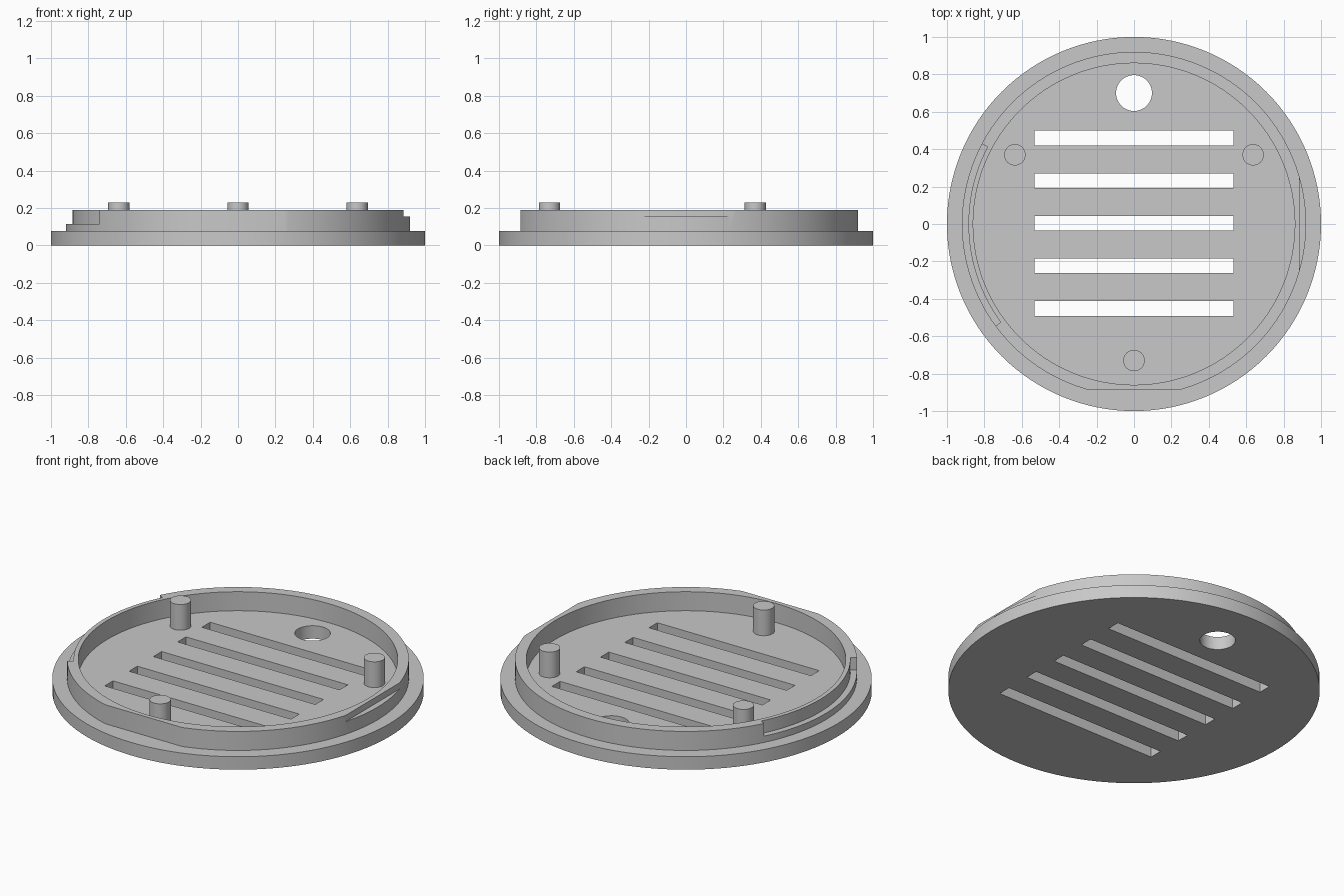
import bpy
import bmesh
from math import cos, sin, radians

cube = bpy.data.objects.get("Cube")
if cube:
    bpy.data.objects.remove(cube, do_unlink=True)

GREY = (0.58, 0.58, 0.58, 1)
mat = bpy.data.materials.new("plain grey")
mat.use_nodes = True
mat.diffuse_color = GREY
mat.node_tree.nodes["Principled BSDF"].inputs["Base Color"].default_value = GREY

FLOOR, RIM = 0.077, 0.19      # plate top, collar top
OUTER, INNER = 0.92, 0.86     # collar radii
FLAT = 0.885                  # distance of flats and groove from the centre


def prism(name, outline, z0, z1):
    """Extrude a flat outline from z0 up to z1."""
    bm = bmesh.new()
    face = bm.faces.new([bm.verts.new((x, y, z0)) for x, y in outline])
    top = bmesh.ops.extrude_face_region(bm, geom=[face])["geom"]
    verts = [v for v in top if isinstance(v, bmesh.types.BMVert)]
    bmesh.ops.translate(bm, verts=verts, vec=(0, 0, z1 - z0))
    bmesh.ops.recalc_face_normals(bm, faces=bm.faces)
    mesh = bpy.data.meshes.new(name)
    bm.to_mesh(mesh)
    bm.free()
    mesh.materials.append(mat)
    obj = bpy.data.objects.new(name, mesh)
    bpy.context.collection.objects.link(obj)
    return obj


def arc(r, start=0, end=360, n=128, cx=0, cy=0):
    full = end - start == 360
    step = (end - start) / (n if full else n - 1)
    angles = [radians(start + i * step) for i in range(n)]
    return [(cx + r * cos(a), cy + r * sin(a)) for a in angles]


def rect(x0, x1, y0, y1):
    return [(x0, y0), (x1, y0), (x1, y1), (x0, y1)]


def activate(obj):
    bpy.ops.object.select_all(action='DESELECT')
    obj.select_set(True)
    bpy.context.view_layer.objects.active = obj


def cut(obj, cutters):
    activate(obj)
    for c in cutters:
        mod = obj.modifiers.new("cut", 'BOOLEAN')
        mod.operation = 'DIFFERENCE'
        mod.solver = 'EXACT'
        mod.object = c
        bpy.ops.object.modifier_apply(modifier=mod.name)
        bpy.data.objects.remove(c, do_unlink=True)


def smooth(obj):
    activate(obj)
    bpy.ops.object.shade_smooth_by_angle(angle=radians(30))


# Round base plate with five slots and one round hole
plate = prism("base_plate", arc(1), 0, FLOOR)
cutters = [prism("hole_cutter", arc(0.096, n=48, cy=0.7), -0.1, 0.3)]
for i in range(-2, 3):
    y = 0.004 + i * 0.228
    cutters.append(prism("slot_cutter", rect(-0.532, 0.532, y - 0.039, y + 0.039), -0.1, 0.3))
cut(plate, cutters)
smooth(plate)

# Raised collar: front flat, shallow side flat, and a stepped groove opposite
collar = prism("collar", arc(OUTER), FLOOR, RIM)
groove = arc(FLAT, 152.2, 216.4, 40) + arc(1.1, 216.4, 152.2, 40)
cut(collar, [
    prism("bore_cutter", arc(INNER), -0.1, 0.4),
    prism("front_flat_cutter", rect(-1, 1, -1.2, -FLAT), -0.1, 0.4),
    prism("side_flat_cutter", rect(FLAT, 1.2, -1, 1), 0.153, 0.4),
    prism("groove_cutter", groove, 0.115, 0.4),
])
smooth(collar)

# Three upright pegs
for name, x, y in (("left_peg", 0.637, 0.37), ("right_peg", -0.637, 0.37), ("front_peg", 0, -0.73)):
    smooth(prism(name, arc(0.057, n=48, cx=x, cy=y), FLOOR, 0.23))
